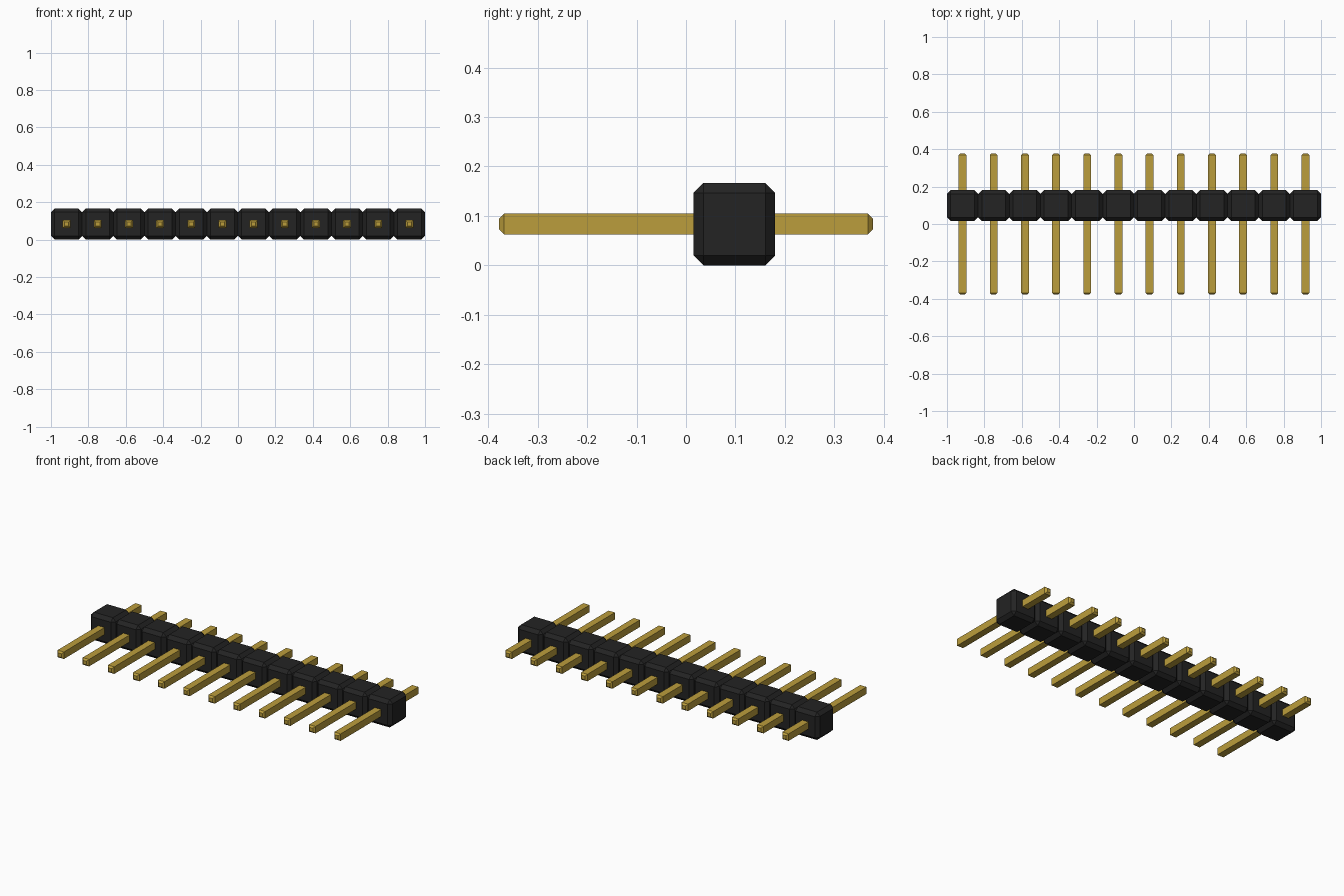
import bpy, bmesh

cube = bpy.data.objects.get("Cube")
if cube:
    bpy.data.objects.remove(cube, do_unlink=True)

COUNT = 12
PITCH = 2.0 / COUNT
MID_Z = PITCH / 2


def material(name, color, metallic=0.0):
    m = bpy.data.materials.new(name)
    m.use_nodes = True
    m.diffuse_color = (*color, 1)
    bsdf = m.node_tree.nodes["Principled BSDF"]
    bsdf.inputs["Base Color"].default_value = (*color, 1)
    bsdf.inputs["Roughness"].default_value = 0.5
    return m


def chamfered_box(name, size, chamfer, mat, pick=lambda edge: True):
    """Box mesh centred on the origin, with the picked edges chamfered flat."""
    bm = bmesh.new()
    bmesh.ops.create_cube(bm, size=1)
    bmesh.ops.scale(bm, vec=size, verts=bm.verts)
    bmesh.ops.bevel(bm, geom=[e for e in bm.edges if pick(e)], offset=chamfer,
                    segments=1, affect='EDGES')
    mesh = bpy.data.meshes.new(name)
    bm.to_mesh(mesh)
    bm.free()
    mesh.materials.append(mat)
    return mesh


def at_tip(edge):
    a, b = edge.verts
    return abs(a.co.y - b.co.y) < 1e-5


black = material("black plastic", (0.017, 0.017, 0.017))
gold = material("gold metal", (0.50, 0.34, 0.045))

# Shared meshes: chamfered housing block and square pin with tapered tips
housing = chamfered_box("housing_block", (PITCH, 0.165, PITCH), 0.02, black)
pin = chamfered_box("pin", (0.042, 0.756, 0.042), 0.01, gold, at_tip)

# Row of housing blocks, each with a pin running through it
for i in range(COUNT):
    x = (i - (COUNT - 1) / 2) * PITCH
    for mesh, y in ((housing, 0.098), (pin, 0.0)):
        obj = bpy.data.objects.new(f"{mesh.name}_{i + 1}", mesh)
        obj.location = (x, y, MID_Z)
        bpy.context.collection.objects.link(obj)
